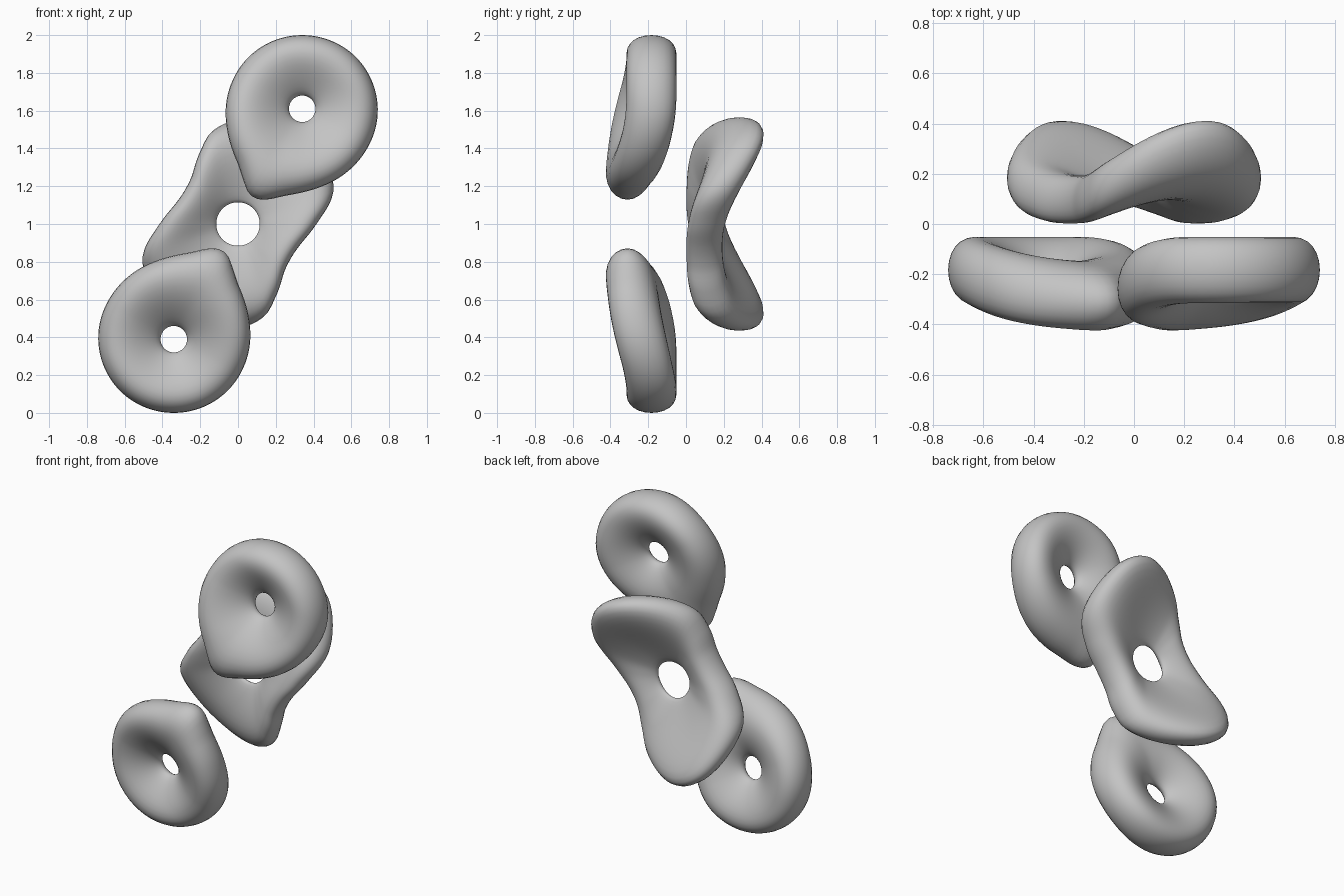
import bpy, bmesh, math

cube = bpy.data.objects.get("Cube")
if cube:
    bpy.data.objects.remove(cube, do_unlink=True)

# Single grey material
grey = bpy.data.materials.new("plain_grey")
grey.use_nodes = True
COLOUR = (0.55, 0.55, 0.55, 1.0)
grey.diffuse_color = COLOUR
grey.node_tree.nodes["Principled BSDF"].inputs["Base Color"].default_value = COLOUR
grey.node_tree.nodes["Principled BSDF"].inputs["Roughness"].default_value = 0.6


def closed_curve(points):
    """Smooth periodic radius through (degrees, radius) points."""
    n = len(points)

    def at(i):
        turn, k = divmod(i, n)
        return points[k][0] + 360 * turn, points[k][1]

    def slope(i):
        (a0, r0), (a1, r1) = at(i - 1), at(i + 1)
        return (r1 - r0) / (a1 - a0)

    def radius(deg):
        deg = (deg - points[0][0]) % 360 + points[0][0]
        i = max(k for k in range(n) if at(k)[0] <= deg + 1e-9)
        (a0, r0), (a1, r1) = at(i), at(i + 1)
        w = a1 - a0
        t = (deg - a0) / w
        return ((2*t**3 - 3*t**2 + 1) * r0 + (t**3 - 2*t**2 + t) * w * slope(i)
                + (3*t**2 - 2*t**3) * r1 + (t**3 - t**2) * w * slope(i + 1))
    return radius


def holed_body(name, centre, outer, hole, core, flare, axis_deg, mid, half, bulb,
               turned=False, around=96, section=32):
    """Closed tube round a hole; mid(u, v) and half(u) set its depth, u along the long axis.
    The tube follows a circle of radius core and flares out to the outline."""
    cx, cz = centre
    ax, az = math.cos(math.radians(axis_deg)), math.sin(math.radians(axis_deg))
    bm = bmesh.new()
    rings = []
    for i in range(around):
        deg = 360 * i / around
        a = math.radians(deg)
        edge = outer(deg)
        ring = []
        for j in range(section):
            t = 2 * math.pi * j / section
            s = (1 + math.cos(t)) / 2
            r = hole + (core - hole) * s + (edge - core) * s ** flare
            dx, dz = r * math.cos(a), r * math.sin(a)
            u, v = dx * ax + dz * az, dx * az - dz * ax
            y = mid(u, v) + half(u) * math.sin(t) * (1 + bulb * math.cos(t))
            x, z = cx + dx, cz + dz
            if turned:                      # half turn about the depth axis
                x, z = -x, 2 - z
            ring.append(bm.verts.new((x, y, z)))
        rings.append(ring)
    for i in range(around):
        p, q = rings[i], rings[(i + 1) % around]
        for j in range(section):
            k = (j + 1) % section
            bm.faces.new((p[j], p[k], q[k], q[j]))
    bmesh.ops.recalc_face_normals(bm, faces=bm.faces)
    for f in bm.faces:
        f.smooth = True
    mesh = bpy.data.meshes.new(name)
    bm.to_mesh(mesh)
    bm.free()
    mesh.materials.append(grey)
    obj = bpy.data.objects.new(name, mesh)
    bpy.context.collection.objects.link(obj)


# Two teardrop rings, the pointed end leaning forward
teardrop = closed_curve([(0, .40), (40, .395), (90, .39), (140, .395), (180, .405),
                         (200, .417), (220, .447), (230, .487), (238, .53), (245, .53),
                         (259, .469), (275, .435), (292, .418), (320, .405)])


def ring_mid(u, v):
    s = min(max((u + 0.2) / 0.73, 0), 1)
    return -0.183 - 0.127 * s * s * (3 - 2 * s)


def ring_half(u):
    w = max(u, 0)
    return 0.122 + 0.03 * w - 0.09 * w * w


for name, turned in (("upper_ring", False), ("lower_ring", True)):
    holed_body(name, (0.34, 1.61), teardrop, 0.07, 0.4, 2.5, 243,
               ring_mid, ring_half, 0.45, turned)

# Saddle plate: long ends bent backward, waist sides bent forward
half_outline = [(22.6, .547), (35, .574), (50, .597), (65, .595), (80, .574), (95, .542),
                (107, .503), (118, .43), (136, .347), (159, .342), (181, .42), (196, .519)]
saddle = closed_curve(half_outline + [(a + 180, r) for a, r in half_outline])
holed_body("middle_saddle", (0, 1), saddle, 0.115, 0.4, 1, 60,
           lambda u, v: 0.125 + 0.6 * u * u - 0.4 * v * v,
           lambda u: 0.085 + 0.13 * u * u, 0.5)
